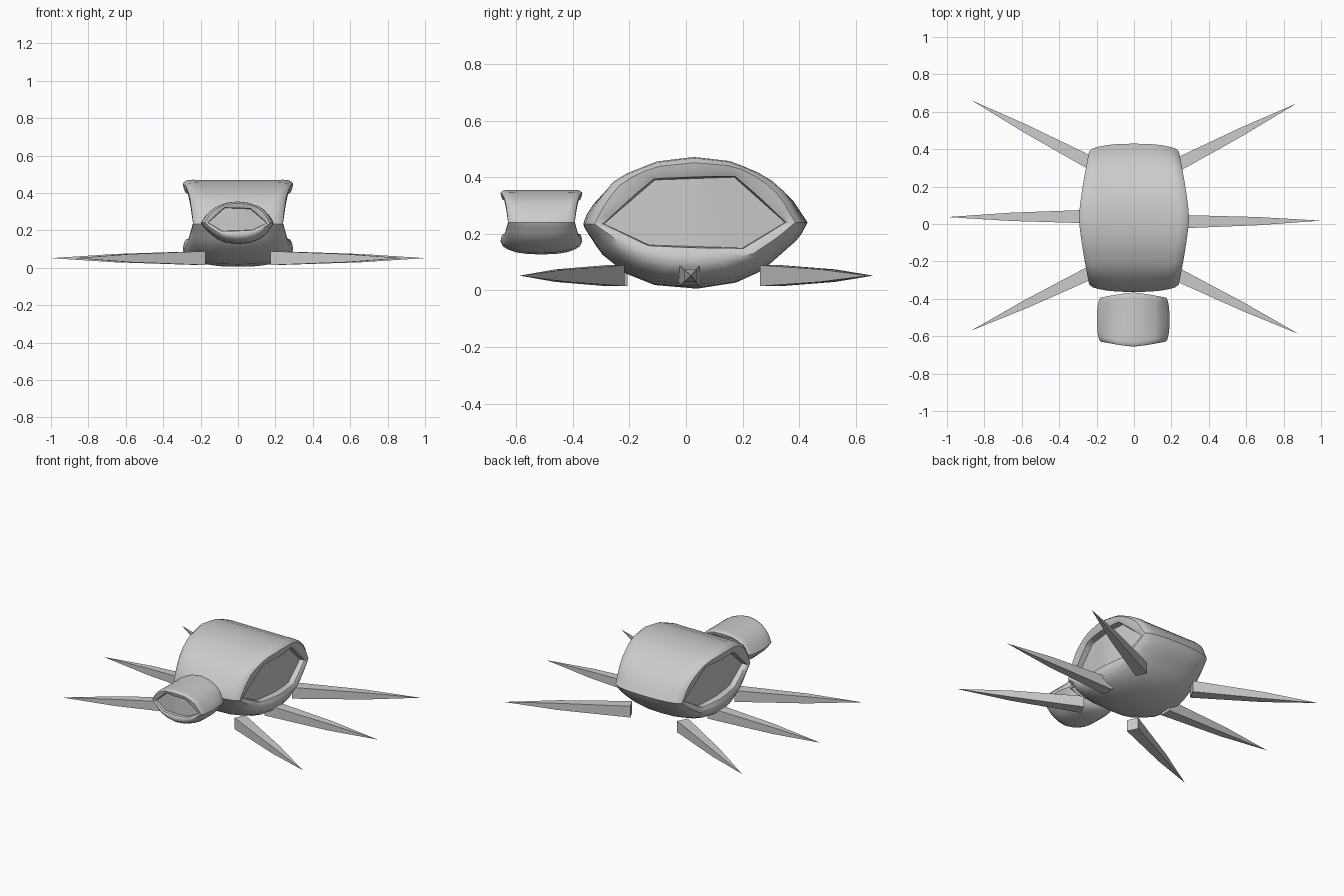
import bpy, bmesh, math
from mathutils import Vector
from mathutils.geometry import intersect_line_line_2d

if "Cube" in bpy.data.objects:
    bpy.data.objects.remove(bpy.data.objects["Cube"])

grey = bpy.data.materials.new("plain grey")
grey.diffuse_color = (0.6, 0.6, 0.6, 1)
grey.use_nodes = True
grey.node_tree.nodes["Principled BSDF"].inputs["Base Color"].default_value = grey.diffuse_color

# Side outline of the shell and of its recessed end panel, as (y, z)
OUTER = [(-.365, .23), (-.345, .285), (-.24, .40), (-.10, .455), (.03, .47), (.16, .455),
         (.28, .405), (.37, .33), (.43, .24), (.40, .185), (.27, .07), (.16, .02),
         (.03, .005), (-.10, .015), (-.20, .05), (-.30, .13)]
PANEL = [(-.29, .235), (-.11, .39), (.17, .40), (.35, .24), (.20, .15), (-.13, .16)]
CENTRE = Vector((.033, .237))
# Rings from the middle outward: width fraction, blend to panel at top, ends, bottom
RINGS = [(0, 0, 0, 0), (.35, 0, .02, .02), (.62, 0, .10, .10), (.82, -.02, .22, .24),
         (.94, .03, .35, .40), (1, .25, .55, .62), (.985, .60, .8, .82), (.95, .92, .97, .97), (.82, 1, 1, 1)]


def outward(p):
    """Point of the shell outline in the direction of p from the centre."""
    far = CENTRE + (p - CENTRE).normalized() * 2
    for a, b in zip(OUTER, OUTER[1:] + OUTER[:1]):
        hit = intersect_line_line_2d(CENTRE, far, Vector(a), Vector(b))
        if hit:
            return hit
    return p


def finish(name, bm):
    bmesh.ops.recalc_face_normals(bm, faces=bm.faces)
    me = bpy.data.meshes.new(name)
    bm.to_mesh(me)
    bm.free()
    me.materials.append(grey)
    ob = bpy.data.objects.new(name, me)
    bpy.context.collection.objects.link(ob)
    return ob


def shell(name):
    """Rounded pod with a flared rim and a sunken six-sided panel at each side."""
    inner = []
    for a, b in zip(PANEL, PANEL[1:] + PANEL[:1]):
        inner += [Vector(a).lerp(Vector(b), i / 6) for i in range(6)]
    outer = [outward(p) for p in inner]
    bm = bmesh.new()
    loops = []
    for side, rings in ((-1, RINGS[:0:-1]), (1, RINGS)):
        for u, top, end, bottom in rings:
            loop = []
            for p, q in zip(inner, outer):
                v = max(-1, min(1, (p.y - CENTRE.y) / .09))
                k = end + ((top if v > 0 else bottom) - end) * abs(v)
                r = q.lerp(p, k)
                width = .295 - .06 * min(1, abs(r.x - .033) / .38) ** 1.3
                loop.append(bm.verts.new((side * u * width, r.x, r.y)))
            loops.append(loop)
    n = len(inner)
    for a, b in zip(loops, loops[1:]):
        for i in range(n):
            bm.faces.new((a[i], a[(i + 1) % n], b[(i + 1) % n], b[i])).smooth = True
    # Panels folded slightly along their upright middle line
    for loop in (loops[0], loops[-1]):
        bm.faces.new([loop[i] for i in range(9, 28)])
        bm.faces.new([loop[i % n] for i in range(27, n + 10)])
    ob = finish(name, bm)
    bpy.context.view_layer.objects.active = ob
    ob.select_set(True)
    bpy.ops.object.shade_smooth_by_angle(angle=math.radians(40))
    ob.select_set(False)
    return ob


def leg(name, base, tip):
    """Straight square spike, narrowing faster past its middle."""
    base, tip = Vector((*base, .052)), Vector((*tip, .052))
    across = (tip - base).normalized().cross(Vector((0, 0, 1)))
    up = Vector((0, 0, 1))
    bm = bmesh.new()
    rings = []
    for t, h in ((0, .037), (.57, .022)):
        c = base.lerp(tip, t)
        rings.append([bm.verts.new(c + across * h * i + up * h * j)
                      for i, j in ((-1, -1), (1, -1), (1, 1), (-1, 1))])
    point = bm.verts.new(tip)
    bm.faces.new(rings[0])
    a, b = rings
    for i in range(4):
        j = (i + 1) % 4
        bm.faces.new((a[i], a[j], b[j], b[i]))
        bm.faces.new((b[i], b[j], point))
    finish(name, bm)


# Body, and a head of the same form at half size turned a quarter
shell("body")
head = shell("head")
head.scale = (.49, .49, .49)
head.rotation_euler.z = math.pi / 2
head.location = (.012, -.511, .124)

# Legs
leg("front_right_leg", (.19, -.25), (.88, -.588))
leg("front_left_leg", (-.19, -.24), (-.875, -.572))
leg("middle_right_leg", (.21, .012), (1, .018))
leg("middle_left_leg", (-.21, .04), (-1, .037))
leg("back_right_leg", (.19, .295), (.87, .645))
leg("back_left_leg", (-.19, .305), (-.87, .662))
